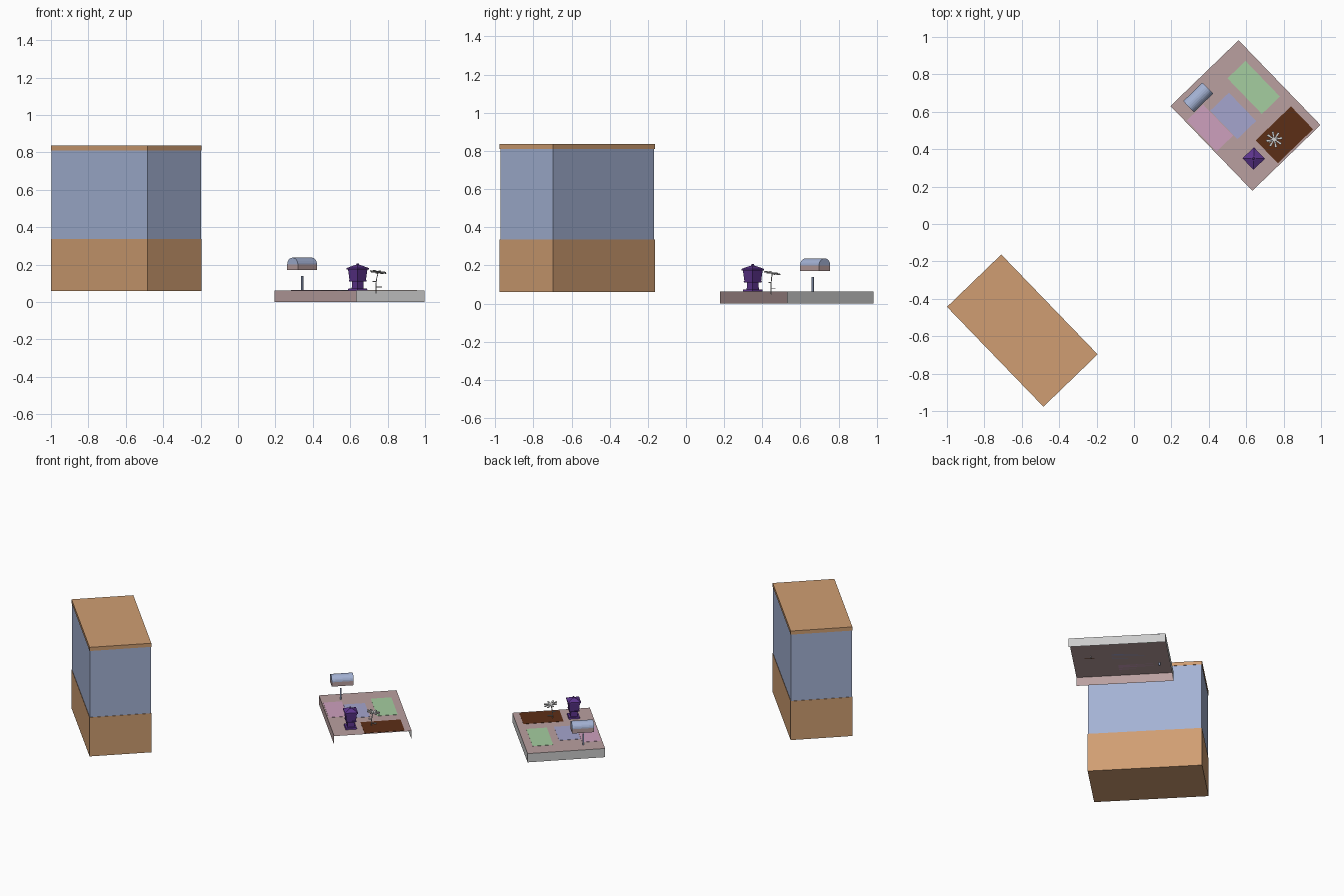
import bpy, bmesh, math
from mathutils import Vector, Matrix

if "Cube" in bpy.data.objects:
    bpy.data.objects.remove(bpy.data.objects["Cube"])

ROT = math.radians(-46)  # every part shares this turn about z


def material(name, rgb):
    m = bpy.data.materials.new(name)
    lin = [(c / 255 / 12.92) if c < 11 else ((c / 255 + 0.055) / 1.055) ** 2.4 for c in rgb]
    m.diffuse_color = (*lin, 1)
    m.use_nodes = True
    m.node_tree.nodes["Principled BSDF"].inputs["Base Color"].default_value = m.diffuse_color
    return m


BROWN = material("tan", (208, 158, 114))
BLUE = material("wall_blue", (164, 178, 212))
PINK = material("dusty_pink", (186, 160, 160))
GREEN = material("green", (165, 205, 160))
LILAC = material("lilac", (165, 165, 205))
ROSE = material("rose", (205, 160, 190))
SOIL = material("soil", (92, 46, 22))
PURPLE = material("purple", (92, 52, 140))


def finish(name, bm, loc, mat=None, rot=ROT):
    me = bpy.data.meshes.new(name)
    bm.to_mesh(me)
    bm.free()
    ob = bpy.data.objects.new(name, me)
    ob.location = loc
    ob.rotation_euler = (0, 0, rot)
    bpy.context.collection.objects.link(ob)
    if mat:
        me.materials.append(mat)
    return ob


def box(name, x, y, z0, z1, su, sv, mat=None):
    bm = bmesh.new()
    bmesh.ops.create_cube(bm, size=1, matrix=Matrix.Diagonal((su, sv, z1 - z0, 1)))
    return finish(name, bm, (x, y, (z0 + z1) / 2), mat)


def frustum(name, x, y, z0, z1, r0, r1, mat=None, n=4):
    bm = bmesh.new()
    bmesh.ops.create_cone(bm, cap_ends=True, segments=n, radius1=r0, radius2=r1, depth=z1 - z0)
    return finish(name, bm, (x, y, (z0 + z1) / 2), mat, math.radians(-1))


def sheets(name, loc, quads, mat=None):
    bm = bmesh.new()
    for q in quads:
        bm.faces.new([bm.verts.new(p) for p in q])
    bmesh.ops.remove_doubles(bm, verts=bm.verts, dist=1e-5)
    return finish(name, bm, loc, mat)


# tall building: base, walls, flat roof
bx, by = -0.597, -0.57
box("building_base", bx, by, 0.06, 0.337, 0.742, 0.403, BROWN)
box("building_walls", bx, by, 0.337, 0.812, 0.736, 0.399, BLUE)
box("building_roof", bx, by, 0.81, 0.836, 0.742, 0.403, BROWN)

# yard platform: open underneath and on its front right side
u, v, h = 0.315, 0.253, 0.062
centre = (0.596, 0.58, 0)
sheets("platform_top", centre, [
    [(-u, -v, h), (u, -v, h), (u, v, h), (-u, v, h)],
    [(-u, -v, 0), (u, -v, 0), (u, -v, h), (-u, -v, h)]], PINK)
sheets("platform_back_walls", centre, [
    [(u, v, 0), (-u, v, 0), (-u, v, h), (u, v, h)],
    [(-u, v, 0), (-u, -v, 0), (-u, -v, h), (-u, v, h)]])

# flat ground patches
for name, x, y, su, sv, mat in (
        ("green_patch", 0.64, 0.73, 0.265, 0.134, GREEN),
        ("lilac_patch", 0.53, 0.578, 0.21, 0.14, LILAC),
        ("rose_patch", 0.406, 0.513, 0.23, 0.122, ROSE),
        ("soil_patch", 0.804, 0.477, 0.17, 0.262, SOIL)):
    box(name, x, y, 0.062, 0.0635, su, sv, mat)

# mailbox: tray, arched cover, post
mx, my = 0.343, 0.677
box("mailbox_tray", mx, my, 0.17, 0.2, 0.082, 0.143, PINK)
bm = bmesh.new()
arc = [(0.041 * math.cos(math.pi * i / 12), 0.037 * math.sin(math.pi * i / 12)) for i in range(13)]
face = bm.faces.new([bm.verts.new((a, -0.0715, b)) for a, b in arc])
ext = bmesh.ops.extrude_face_region(bm, geom=[face])
bmesh.ops.translate(bm, vec=(0, 0.143, 0),
                    verts=[e for e in ext["geom"] if isinstance(e, bmesh.types.BMVert)])
bmesh.ops.recalc_face_normals(bm, faces=bm.faces)
finish("mailbox_cover", bm, (mx, my, 0.2), BLUE)
box("mailbox_post", mx, my - 0.012, 0.045, 0.14, 0.01, 0.01, BLUE)

# purple lantern, stacked from four-sided tapers
lx, ly = 0.64, 0.35
for name, z0, z1, r0, r1 in (
        ("lantern_foot", 0.062, 0.073, 0.052, 0.05),
        ("lantern_stem", 0.073, 0.112, 0.032, 0.03),
        ("lantern_floor", 0.110, 0.118, 0.046, 0.048),
        ("lantern_body", 0.118, 0.176, 0.044, 0.052),
        ("lantern_eave", 0.174, 0.182, 0.060, 0.060),
        ("lantern_roof", 0.182, 0.198, 0.058, 0.014),
        ("lantern_finial", 0.198, 0.206, 0.009, 0.006)):
    frustum(name, lx, ly, z0, z1, r0, r1, PURPLE)


# grey flower: bent stem, leaves and eight tilted petals
def rod(name, pts, r):
    cu = bpy.data.curves.new(name, "CURVE")
    cu.dimensions = "3D"
    cu.bevel_depth = r
    cu.bevel_resolution = 1
    cu.use_fill_caps = True
    s = cu.splines.new("POLY")
    s.points.add(len(pts) - 1)
    for p, c in zip(s.points, pts):
        p.co = (*c, 1)
    bpy.context.collection.objects.link(bpy.data.objects.new(name, cu))


def petal(name, loc, normal, angle, r0, r1, w):
    tilt = Vector((0, 0, 1)).rotation_difference(Vector(normal)).to_matrix().to_4x4()
    bm = bmesh.new()
    bmesh.ops.create_cube(bm, size=1, matrix=Matrix.Translation(((r0 + r1) / 2, 0, 0))
                          @ Matrix.Diagonal((r1 - r0, w, 0.004, 1)))
    for vert in bm.verts:
        if vert.co.x < (r0 + r1) / 2:
            vert.co.y *= 0.5
    bmesh.ops.transform(bm, verts=bm.verts, matrix=tilt @ Matrix.Rotation(angle, 4, "Z"))
    finish(name, bm, loc, None, 0)


rod("flower_stem", [(0.738, 0.447, 0.045), (0.737, 0.445, 0.09),
                    (0.742, 0.448, 0.13), (0.75, 0.452, 0.158)], 0.0025)
for i in range(8):
    petal("flower_petal", (0.75, 0.452, 0.160), (0.13, 0.18, 1), math.tau * i / 8 + 0.2, 0.0, 0.044, 0.013)
petal("flower_leaf_low", (0.738, 0.446, 0.08), (0, 0, 1), 0.6, 0, 0.034, 0.012)
petal("flower_leaf_high", (0.738, 0.446, 0.11), (0, 0, 1), 3.6, 0, 0.02, 0.009)
